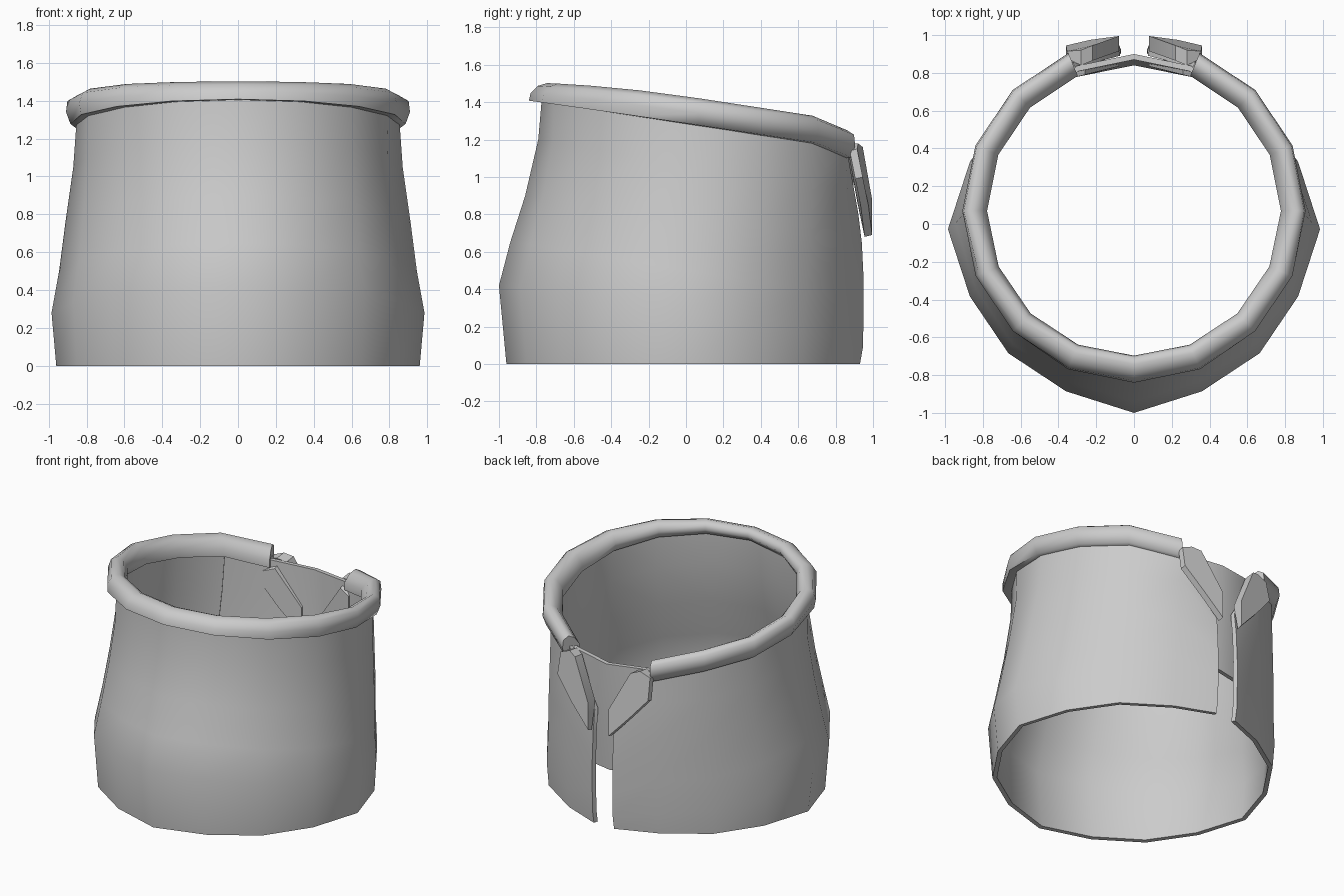
import bpy, math
from math import sin, cos, radians
from mathutils import Vector

cube = bpy.data.objects.get("Cube")
if cube:
    bpy.data.objects.remove(cube, do_unlink=True)

cloth = bpy.data.materials.new("grey cloth")
cloth.use_nodes = True
GREY = (0.6, 0.6, 0.6, 1)
cloth.diffuse_color = GREY
cloth.node_tree.nodes["Principled BSDF"].inputs["Base Color"].default_value = GREY


def make(name, verts, faces, thickness=0, angle=40):
    mesh = bpy.data.meshes.new(name)
    mesh.from_pydata(verts, [], faces)
    mesh.materials.append(cloth)
    ob = bpy.data.objects.new(name, mesh)
    bpy.context.collection.objects.link(ob)
    bpy.ops.object.select_all(action="DESELECT")
    bpy.context.view_layer.objects.active = ob
    ob.select_set(True)
    if thickness:
        mod = ob.modifiers.new("thickness", "SOLIDIFY")
        mod.thickness, mod.offset = thickness, -1
        bpy.ops.object.modifier_apply(modifier=mod.name)
    bpy.ops.object.shade_smooth_by_angle(angle=radians(angle))


def grid_faces(rows, cols):
    return [(r * cols + c, r * cols + c + 1, (r + 1) * cols + c + 1, (r + 1) * cols + c)
            for r in range(rows - 1) for c in range(cols - 1)]


def ring_point(level, a, pinch=1):
    front_y, front_z, side_x, side_z, back_y, back_z = level
    s = sin(a)
    end_z = back_z if s > 0 else front_z
    return Vector((side_x * cos(a) * pinch,
                   (front_y + back_y) / 2 + (back_y - front_y) / 2 * s * pinch,
                   side_z + (end_z - side_z) * abs(s)))


# Body: tilted rings, front y/z, side x/z, back y/z, drawn in between the four extremes
LEVELS = [
    (-0.96, 0, 0.96, 0, 0.93, 0),
    (-1.0, 0.42, 0.985, 0.28, 0.945, 0.12),
    (-0.94, 0.65, 0.945, 0.5, 0.95, 0.36),
    (-0.86, 0.9, 0.91, 0.77, 0.95, 0.64),
    (-0.79, 1.2, 0.87, 1.05, 0.94, 0.93),
    (-0.77, 1.43, 0.85, 1.33, 0.92, 1.16),
]
PINCH = (0.96, 0.955, 0.96, 0.97, 0.985, 1)
SLIT = 0.08
verts = []
for level, pinch in zip(LEVELS, PINCH):
    for k in range(17):
        p = ring_point(level, radians(90 + 22.5 * k), pinch if k % 4 else 1)
        if k in (0, 16):
            p.x = -SLIT if k == 0 else SLIT
            p.z *= 0.7
        verts.append(p)
make("body", verts, grid_faces(len(LEVELS), 17), 0.03)

# Rolled rim, open at the back; section is (radius offset, height)
SECTION = [(-0.005, 0), (0.002, 0.055), (-0.02, 0.105), (-0.065, 0.125), (-0.105, 0.105),
           (-0.13, 0.06), (-0.115, 0.01), (-0.06, -0.005)]
n = len(SECTION)
verts, faces = [], []
for k in range(15):
    a = radians(112.5 + 22.5 * k)
    front = max(0, -sin(a))
    tall = 1.15 - 0.4 * front ** 2
    lean = 0.3 * (1 - 2 * front)
    base = 1.41 - 0.146 * (0.91 + 0.9 * sin(a)) - (0.05 if k in (0, 14) else 0)
    for dr, h in SECTION:
        r = dr + (h - 0.05) * lean
        verts.append(((0.905 + r) * cos(a), 0.07 + (0.9 + r) * sin(a), base + h * tall))
for k in range(14):
    for i in range(n):
        j = (i + 1) % n
        faces.append((k * n + i, k * n + n + i, k * n + n + j, k * n + j))
faces += [tuple(range(n)), tuple(reversed(range(14 * n, 15 * n)))]
make("rolled_rim", verts, faces, angle=65)

# Inner panel closing the slit behind the opening
PANEL = [
    (-0.9, 0.38, 0.87, 0.36, 0.87, 0.38),
    (-0.86, 0.7, 0.85, 0.7, 0.885, 0.65),
    (-0.8, 1.05, 0.82, 1.05, 0.895, 0.9),
    (-0.77, 1.4, 0.8, 1.33, 0.9, 1.15),
]
verts = [ring_point(level, radians(45 + 22.5 * k)) for level in PANEL for k in range(5)]
make("back_panel", verts, grid_faces(len(PANEL), 5), 0.03)

# Flaps folded over both sides of the slit: x, y, z, depth
OUTER_FLAP = [(0.08, 0.995, 0.69, 0.04), (0.23, 0.975, 0.85, 0.04), (0.36, 0.945, 1.0, 0.04),
              (0.355, 0.915, 1.15, 0.04), (0.28, 0.92, 1.18, 0.08), (0.22, 0.945, 1.16, 0.08),
              (0.08, 0.995, 0.88, 0.08)]
INNER_FLAP = [(0.08, 0.865, 0.69, 0.03), (0.23, 0.825, 0.85, 0.03), (0.34, 0.8, 0.99, 0.03),
              (0.34, 0.8, 1.1, 0.03), (0.26, 0.82, 1.13, 0.03), (0.08, 0.865, 0.88, 0.03)]
for outline, part in ((OUTER_FLAP, "outer_flap"), (INNER_FLAP, "inner_flap")):
    m = len(outline)
    for side, name in ((1, "left"), (-1, "right")):
        rear = [(side * x, y, z) for x, y, z, d in outline]
        fore = [(side * x, y - d, z - 0.01) for x, y, z, d in outline]
        faces = [tuple(reversed(range(m))), tuple(range(m, 2 * m))]
        faces += [(i, (i + 1) % m, (i + 1) % m + m, i + m) for i in range(m)]
        if side > 0:
            faces = [f[::-1] for f in faces]
        make(name + "_" + part, rear + fore, faces, angle=30)
